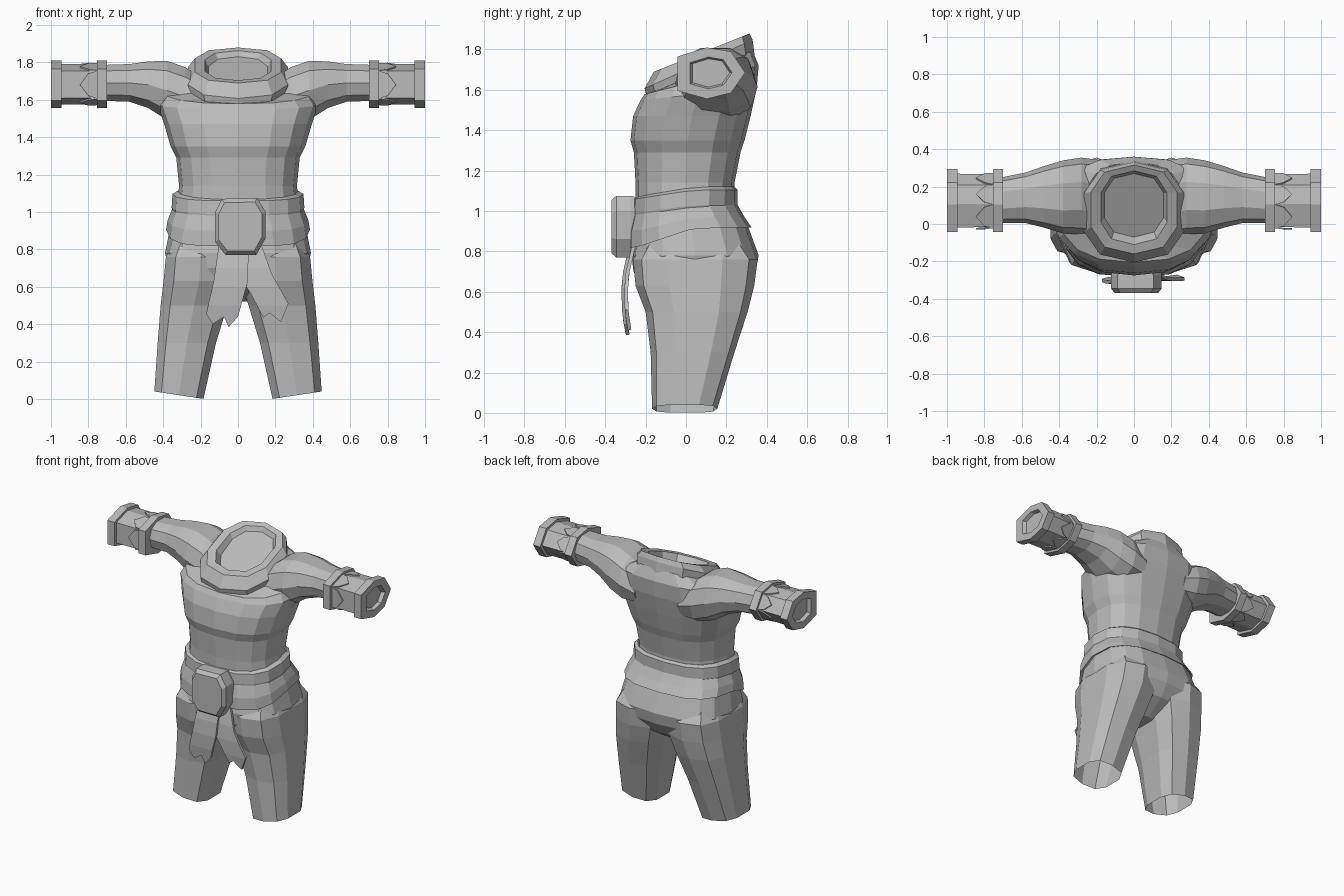
import bpy, bmesh, math
from mathutils import Vector

if "Cube" in bpy.data.objects:
    bpy.data.objects.remove(bpy.data.objects["Cube"])

grey = bpy.data.materials.new("plain grey")
grey.use_nodes = True
grey.diffuse_color = (0.5, 0.5, 0.5, 1)
grey.node_tree.nodes["Principled BSDF"].inputs["Base Color"].default_value = (0.5, 0.5, 0.5, 1)


def finish(name, bm, mirror=False):
    """Turn a bmesh into a flat shaded object, optionally mirrored across x."""
    bmesh.ops.recalc_face_normals(bm, faces=bm.faces)
    mesh = bpy.data.meshes.new(name)
    bm.to_mesh(mesh)
    bm.free()
    mesh.materials.append(grey)
    obj = bpy.data.objects.new(name, mesh)
    bpy.context.collection.objects.link(obj)
    if mirror:
        mod = obj.modifiers.new("mirror", "MIRROR")
        mod.use_mirror_merge = False
    return obj


def loft(name, rings, mirror=False, open_start=False):
    """Skin a list of rings and cap the ends."""
    bm = bmesh.new()
    rows = [[bm.verts.new(p) for p in ring] for ring in rings]
    count = len(rows[0])
    for low, high in zip(rows, rows[1:]):
        for i in range(count):
            j = (i + 1) % count
            bm.faces.new((low[i], low[j], high[j], high[i]))
    if not open_start:
        bm.faces.new(rows[0])
    bm.faces.new(rows[-1])
    return finish(name, bm, mirror)


def oval(sides, power):
    """Unit outline, starting at the front."""
    result = []
    for i in range(sides):
        a = math.tau * i / sides
        s, c = math.sin(a), -math.cos(a)
        result.append((math.copysign(abs(s) ** power, s), math.copysign(abs(c) ** power, c)))
    return result


def level(z, half, front, back, drop=0, tilt=0, sides=16, power=0.8, x=0):
    """Horizontal ring; drop lowers its front, tilt slopes all of it."""
    mid, depth = (front + back) / 2, (back - front) / 2
    ring = []
    for u, v in oval(sides, power):
        y = mid + depth * v
        dip = drop * min(1, max(0, (0.05 - y) / 0.3))
        ring.append((x + half * u, y, z - dip + tilt * (y - 0.08)))
    return ring


def upright(x, y, z, depth, height):
    """Ring across the arm."""
    return [(x, y + depth * v, z + height * u) for u, v in oval(10, 0.85)]


# Shirt body, from waist to neck
loft("shirt_body", [
    level(1.0, 0.33, -0.25, 0.24),
    level(1.14, 0.315, -0.25, 0.24),
    level(1.29, 0.33, -0.258, 0.27),
    level(1.35, 0.36, -0.275, 0.29),
    level(1.47, 0.395, -0.262, 0.32),
    level(1.58, 0.43, -0.225, 0.35, tilt=0.1),
    level(1.65, 0.4, -0.205, 0.36, tilt=0.25),
    level(1.69, 0.27, -0.18, 0.33, tilt=0.42),
])

# Sloping collar with a sunken opening
loft("collar", [
    level(1.66, 0.27, -0.19, 0.34, tilt=0.42, sides=10),
    level(1.735, 0.278, -0.205, 0.33, tilt=0.45, sides=10),
    level(1.785, 0.24, -0.16, 0.315, tilt=0.4, sides=10),
    level(1.78, 0.185, -0.11, 0.285, tilt=0.4, sides=10),
    level(1.735, 0.165, -0.07, 0.27, tilt=0.5, sides=10),
])

# Sleeves and shoulders
loft("sleeve", [
    upright(0.17, 0.13, 1.58, 0.21, 0.12),
    upright(0.28, 0.15, 1.615, 0.205, 0.165),
    upright(0.38, 0.145, 1.65, 0.195, 0.165),
    upright(0.48, 0.145, 1.68, 0.165, 0.13),
    upright(0.58, 0.14, 1.69, 0.135, 0.105),
    upright(0.73, 0.125, 1.69, 0.12, 0.1),
], mirror=True)

# Seven sided cuffs with raised bands and a sunken end
CUFF = [(-0.165, 0.08), (-0.02, 0.125), (0.1, 0.105), (0.17, 0.0),
        (0.1, -0.1), (-0.02, -0.13), (-0.165, -0.09)]


def cuff_ring(x, scale):
    return [(x, 0.123 + y * scale, 1.685 + z * scale) for y, z in CUFF]


loft("cuff", [cuff_ring(x, s) for x, s in [(0.72, 0.84), (0.97, 0.86)]], mirror=True)
loft("inner_band", [cuff_ring(x, s) for x, s in
                    [(0.70, 0.8), (0.70, 1), (0.755, 1), (0.755, 0.8)]], mirror=True)
loft("end_band", [cuff_ring(x, s) for x, s in
                  [(0.945, 0.8), (0.945, 1), (1, 1), (1, 0.62), (0.975, 0.55)]], mirror=True)

# Pointed leaves lying on the cuff
bm = bmesh.new()
base, outer = cuff_ring(0.75, 0.88), cuff_ring(0.8, 0.92)
for i in range(len(CUFF)):
    a, b = Vector(base[i]), Vector(base[i - 1])
    c, d = Vector(outer[i - 1]), Vector(outer[i])
    tip = (c + d) / 2 + Vector((0.045, 0, 0))
    bm.faces.new([bm.verts.new(p) for p in (a, b, c.lerp(d, 0.12), tip, d.lerp(c, 0.12))])
leaves = finish("cuff_leaves", bm, mirror=True)
leaves.modifiers.new("thickness", "SOLIDIFY").thickness = 0.008

# Belt: narrow upper band and flaring sash
loft("belt_band", [
    level(0.98, 0.34, -0.26, 0.25, drop=0.04),
    level(1.03, 0.355, -0.268, 0.255, drop=0.04),
    level(1.105, 0.35, -0.265, 0.255, drop=0.045),
    level(1.12, 0.325, -0.245, 0.24, drop=0.05),
])
loft("belt_sash", [
    level(0.94, 0.34, -0.25, 0.29, drop=0.1, power=0.72),
    level(0.918, 0.385, -0.285, 0.325, drop=0.1, power=0.72),
    level(0.97, 0.375, -0.285, 0.29, drop=0.07, power=0.75),
    level(1.04, 0.345, -0.262, 0.25, drop=0.04),
])

# Hips and trouser legs
loft("hips", [
    level(0.52, 0.06, -0.02, 0.15, power=0.7),
    level(0.61, 0.26, -0.22, 0.29, power=0.7),
    level(0.7, 0.37, -0.26, 0.345, power=0.7),
    level(0.78, 0.39, -0.27, 0.36, power=0.7),
    level(0.93, 0.362, -0.255, 0.305, drop=0.08, power=0.72),
])


def leg_ring(z, inner, outer, front, back, slope=0):
    ring = level(z, (outer - inner) / 2, front, back, sides=10, power=0.7, x=(inner + outer) / 2)
    return [(x, y, h + slope * (x - inner)) for x, y, h in ring]


loft("trouser_leg", [
    leg_ring(0.0, 0.18, 0.452, -0.168, 0.155, 0.15),
    leg_ring(0.3, 0.112, 0.435, -0.175, 0.24),
    leg_ring(0.5, 0.05, 0.42, -0.2, 0.305),
    leg_ring(0.63, 0.01, 0.405, -0.25, 0.338),
    leg_ring(0.76, 0.01, 0.392, -0.262, 0.355),
    leg_ring(0.86, 0.06, 0.34, -0.2, 0.28),
], mirror=True, open_start=True)

# Buckle: a block with cut corners and a bevelled front
BUCKLE = [(-0.1, 0.15), (0.09, 0.155), (0.135, 0.08), (0.135, -0.06),
          (0.085, -0.15), (-0.08, -0.15), (-0.135, -0.08), (-0.135, 0.08)]
loft("buckle", [[(0.013 + x * s, y, 0.92 + z * s) for x, z in BUCKLE]
                for y, s in [(-0.24, 0.95), (-0.275, 1), (-0.345, 1), (-0.37, 0.86)]])


def cloth(name, outline, offset):
    """Ragged hanging strip, bowed forward."""
    bm = bmesh.new()
    bm.faces.new([bm.verts.new((x, 0, z)) for x, z in outline])
    for z in (0.5, 0.6, 0.7):
        bmesh.ops.bisect_plane(bm, geom=bm.verts[:] + bm.edges[:] + bm.faces[:],
                               plane_co=(0, 0, z), plane_no=(0, 0, 1))
    for v in bm.verts:
        v.co.y = offset - 0.32 + 0.6 * (v.co.z - 0.58) ** 2
    strip = finish(name, bm)
    strip.modifiers.new("thickness", "SOLIDIFY").thickness = 0.018


cloth("right_cloth", [(-0.1, 0.84), (0.06, 0.84), (0.05, 0.62), (0.0, 0.44), (-0.05, 0.385),
                      (-0.075, 0.44), (-0.135, 0.4), (-0.17, 0.455), (-0.13, 0.63)], 0)
cloth("left_cloth", [(-0.01, 0.84), (0.12, 0.84), (0.18, 0.67), (0.27, 0.51), (0.23, 0.41),
                     (0.17, 0.46), (0.135, 0.435), (0.07, 0.56), (0.03, 0.62)], 0.014)
